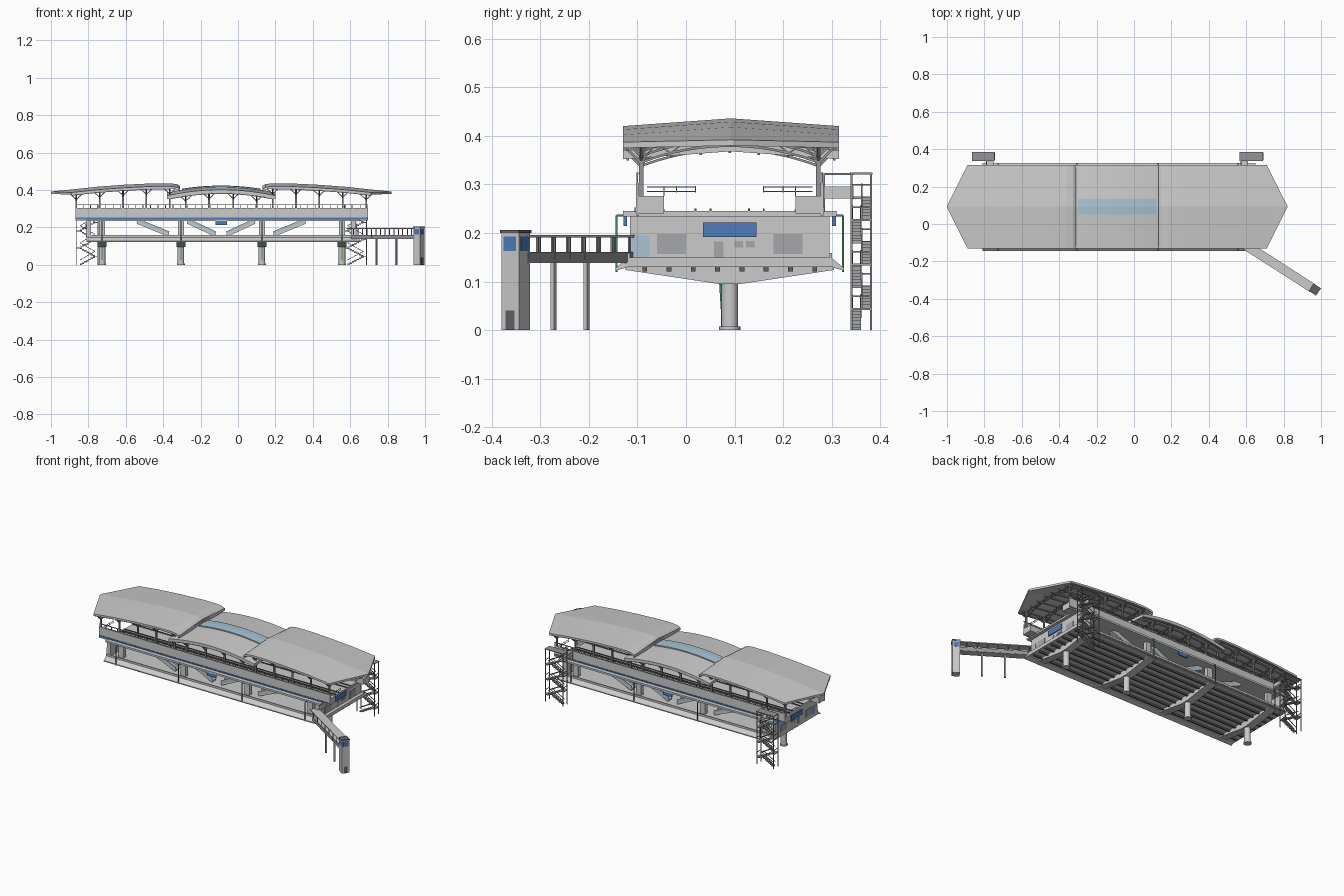
import bpy, bmesh, math
from mathutils import Vector, Matrix

if "Cube" in bpy.data.objects:
    bpy.data.objects.remove(bpy.data.objects["Cube"])

CX, CY = -0.09, 0.09          # station centre
mx = lambda x: 2 * CX - x     # mirror across the station centre
my = lambda y: 2 * CY - y
mats = {}


def mat(name, col):
    m = bpy.data.materials.new(name)
    m.diffuse_color = (*col, 1)
    m.use_nodes = True
    m.node_tree.nodes["Principled BSDF"].inputs["Base Color"].default_value = m.diffuse_color
    mats[name] = m


mat("blue", (0.08, 0.2, 0.5))
mat("glass", (0.4, 0.55, 0.65))
mat("dark", (0.12, 0.12, 0.13))
mat("steel", (0.3, 0.3, 0.32))
mat("green", (0.05, 0.25, 0.12))
mat("panel", (0.38, 0.39, 0.41))


class Part:
    """Collects boxes, bars and lofts into one named object."""
    def __init__(self, name, material=None):
        self.name, self.material, self.bm = name, material, bmesh.new()

    def box(self, x0, x1, y0, y1, z0, z1, rot=0):
        m = (Matrix.Translation(((x0 + x1) / 2, (y0 + y1) / 2, (z0 + z1) / 2))
             @ Matrix.Rotation(rot, 4, 'Z')
             @ Matrix.Diagonal((abs(x1 - x0), abs(y1 - y0), abs(z1 - z0), 1)))
        bmesh.ops.create_cube(self.bm, size=1, matrix=m)

    def bar(self, p, q, w=0.006, h=None):
        p, q = Vector(p), Vector(q)
        m = (Matrix.Translation((p + q) / 2)
             @ (q - p).to_track_quat('Z', 'Y').to_matrix().to_4x4()
             @ Matrix.Diagonal((w, h or w, (q - p).length, 1)))
        bmesh.ops.create_cube(self.bm, size=1, matrix=m)

    def cyl(self, x, y, z0, z1, r, n=20):
        bmesh.ops.create_cone(self.bm, cap_ends=True, segments=n, radius1=r, radius2=r, depth=z1 - z0,
                              matrix=Matrix.Translation((x, y, (z0 + z1) / 2)))

    def loft(self, rings):
        vs = [[self.bm.verts.new(p) for p in r] for r in rings]
        n = len(vs[0])
        for a, b in zip(vs, vs[1:]):
            for i in range(n):
                self.bm.faces.new((a[i], a[(i + 1) % n], b[(i + 1) % n], b[i]))
        self.bm.faces.new(vs[0])
        self.bm.faces.new(vs[-1][::-1])

    def done(self, smooth=False):
        bmesh.ops.recalc_face_normals(self.bm, faces=self.bm.faces)
        me = bpy.data.meshes.new(self.name)
        self.bm.to_mesh(me)
        self.bm.free()
        o = bpy.data.objects.new(self.name, me)
        bpy.context.collection.objects.link(o)
        if self.material:
            me.materials.append(mats[self.material])
        if smooth:
            bpy.context.view_layer.objects.active = o
            o.select_set(True)
            bpy.ops.object.shade_smooth_by_angle()
            o.select_set(False)


# piers, tapered caps and concourse columns
PX = (-0.727, -0.305, 0.128, 0.556)
piers, caps, cols = Part("piers"), Part("pier_caps"), Part("concourse_columns")
pipes = Part("downpipes", "green")
for x in PX:
    piers.cyl(x, CY, 0, 0.1, 0.0175)
    piers.cyl(x, CY, 0, 0.008, 0.022)
    prof = [(-0.125, 0.135), (-0.125, 0.124), (0.068, 0.095), (0.112, 0.095), (0.305, 0.124), (0.305, 0.135)]
    caps.loft([[(x + s, y, z) for y, z in prof] for s in (-0.024, 0.024)])
    for y in (-0.085, my(-0.085)):
        cols.box(x - 0.017, x + 0.017, y - 0.012, y + 0.012, 0.15, 0.238)
    pipes.bar((x, 0.076, 0.005), (x, 0.07, 0.1), 0.004)
    for f in (lambda y: y, my):
        pipes.bar((x, f(-0.143), 0.12), (x, f(-0.143), 0.236), 0.004)
        pipes.bar((x, f(-0.143), 0.236), (x, f(-0.11), 0.236), 0.004)
piers.done(True), caps.done(), cols.done(), pipes.done()

# concourse floor with kerbs and girders
p = Part("concourse_floor")
prof = [(-0.145, 0.122), (-0.145, 0.128), (-0.118, 0.15), (my(-0.118), 0.15), (my(-0.145), 0.128),
        (my(-0.145), 0.122), (my(-0.12), 0.13), (-0.12, 0.13)]
p.loft([[(x, y, z) for y, z in prof] for x in (-0.81, 0.65)])
for y in (-0.118, my(-0.118)):
    p.box(-0.81, 0.65, y - 0.003, y + 0.003, 0.145, 0.159)
p.done()
p = Part("floor_girders", "dark")
for i in range(8):
    y = -0.085 + i * 0.05
    p.box(-0.8, 0.64, y - 0.005, y + 0.005, 0.121, 0.131)
p.done()

# end walls with panels, doors, windows and signs
w, pan, sg, gl = Part("end_walls"), Part("wall_panels", "panel"), Part("signs", "blue"), Part("end_glazing", "glass")
for x, s in ((0.63, 1), (mx(0.63) - 0.0, -1)):
    w.box(x - s * 0.025, x, -0.115, my(-0.115), 0.148, 0.238)
    for y0, y1, z0, z1 in ((-0.06, 0, 0.157, 0.198), (0.18, 0.24, 0.157, 0.198), (0.058, 0.077, 0.148, 0.182),
                           (0.1, 0.117, 0.17, 0.184), (0.124, 0.141, 0.17, 0.184)):
        pan.box(x, x + s * 0.003, y0, y1, z0, z1)
    sg.box(x, x + s * 0.006, 0.035, 0.145, 0.192, 0.222)
    gl.box(x, x + s * 0.003, -0.112, -0.075, 0.15, 0.195)
for y in (-0.125, my(-0.125)):
    sg.box(CX - 0.03, CX + 0.03, y - 0.004, y + 0.004, 0.214, 0.236)
w.done(), pan.done(), sg.done(), gl.done()

# track deck, platforms, parapets and stripes
p, st, rl = Part("track_deck_and_platforms"), Part("parapet_stripes", "blue"), Part("platform_railings", "steel")
p.box(-0.81, 0.65, -0.13, my(-0.13), 0.234, 0.245)
for f in (lambda y: y, my):
    p.box(-0.87, 0.695, f(-0.098), f(-0.045), 0.24, 0.276)
    p.box(-0.87, 0.695, f(-0.103), f(-0.097), 0.236, 0.303)
    st.box(-0.87, 0.695, f(-0.106), f(-0.1025), 0.243, 0.252)
    rl.bar((-0.87, f(-0.1), 0.322), (0.695, f(-0.1), 0.322), 0.004)
    for i in range(40):
        x = -0.868 + i * 1.561 / 39
        rl.bar((x, f(-0.1), 0.3), (x, f(-0.1), 0.322), 0.003)
    for x in (-0.86, 0.685):      # end rails reaching towards the tracks
        for z in (0.285, 0.295):
            rl.bar((x, f(-0.08), z), (x, f(0.02), z), 0.002)
        for y in (-0.045, -0.02, 0.02):
            rl.bar((x, f(y), 0.276 if y == -0.045 else 0.283), (x, f(y), 0.297), 0.002)
p.done(), st.done(), rl.done()
p = Part("track_rails", "dark")
for y in (0.02, 0.05, my(0.02), my(0.05)):
    p.box(-0.81, 0.65, y - 0.002, y + 0.002, 0.245, 0.25)
p.done()

# stairs from concourse to platform
p, g = Part("concourse_stairs"), Part("stair_glazing", "glass")
for f in (lambda y: y, my):
    for a, b in ((-0.54, -0.37), (-0.27, -0.12)):
        for h in (lambda x: x, mx):
            p.bar((h(a), f(-0.06), 0.228), (h(b), f(-0.06), 0.158), 0.034, 0.016)
            for y in (-0.076, -0.044):
                g.bar((h(a), f(y), 0.24), (h(b), f(y), 0.17), 0.002, 0.018)
p.done(), g.done()


# canopies: two high ones with pointed outer ends and one lower in the middle
KEYS = [(-1, 0.392), (-0.89, 0.403), (-0.75, 0.418), (-0.6, 0.429), (-0.45, 0.436), (-0.36, 0.436),
        (-0.325, 0.431), (-0.31, 0.422)]


def high(x):
    x = min(x, mx(x))
    for (a, za), (b, zb) in zip(KEYS, KEYS[1:]):
        if a <= x <= b:
            return za + (zb - za) * (x - a) / (b - a)


low = lambda x: 0.418 - 0.032 * ((x - CX) / 0.29) ** 2


def section(x, z, half, t, drop=0.016, cy=0.0925):
    d = drop * half / 0.2225
    top = [(x, cy - half, z - d), (x, cy, z), (x, cy + half, z - d)]
    return top + [(a, b, c - t) for a, b, c in top[::-1]]


for name, h in (("canopy_left", lambda x: x), ("canopy_right", mx)):
    p = Part(name)
    p.loft([section(h(x), z, 0.004 if x == -1 else 0.2225, 0.012 if x < -0.32 else 0.008) for x, z in KEYS])
    p.box(h(-0.316), h(-0.31), -0.13, 0.315, 0.392, 0.408)
    p.done()
p, g = Part("canopy_middle"), Part("skylight", "glass")
p.loft([section(CX + 0.029 * i, low(CX + 0.029 * i), 0.2225, 0.018) for i in range(-10, 11)])
g.loft([section(CX + 0.021 * i, low(CX + 0.021 * i) + 0.006, 0.042, 0.012, 0.012) for i in range(-10, 11)])
p.done(), g.done()

# canopy columns, cross trusses and purlins
p = Part("canopy_frame", "steel")
frames = [(x, high, 0.012) for x in (-0.865, -0.74, -0.615, -0.49, -0.365)] + [(x, low, 0.018) for x in (-0.28, -0.155)]
for x0, zf, t in frames:
    for x in (x0, mx(x0)):
        zt = zf(x) - t
        for f in (lambda y: y, my):
            p.bar((x, f(-0.092), 0.27), (x, f(-0.092), zt - 0.013), 0.009)
            p.bar((x, f(-0.092), zt - 0.05), (x, f(-0.125), zt - 0.018), 0.005)
            for s in (-0.03, 0.03):
                p.bar((x, f(-0.092), zt - 0.045), (x + s, f(-0.092), zt - 0.017), 0.005)
            ch = [(x, f(-0.092 + 0.0303 * i), zt - 0.012 + 0.002 * i) for i in range(7)]
            lo = [(x, f(-0.092 + 0.0303 * i), zt - 0.014 - 0.034 * (1 - i / 6) ** 2) for i in range(7)]
            for i in range(6):
                p.bar(ch[i], ch[i + 1], 0.005)
                p.bar(lo[i], lo[i + 1], 0.005)
                p.bar(*((ch[i], lo[i + 1]) if i % 2 else (lo[i], ch[i + 1])), 0.003)
for y in (-0.12, -0.092, -0.03, 0.03, CY, 0.15, 0.21, 0.272, 0.305):
    d = 0.016 * abs(y - 0.0925) / 0.2225
    for (a, za), (b, zb) in zip(KEYS[1:5], KEYS[2:6]):
        for h in (lambda x: x, mx):
            p.bar((h(a), y, za - d - 0.015), (h(b), y, zb - d - 0.015), 0.005)
    for i in range(-4, 4):
        a, b = CX + i * 0.07, CX + i * 0.07 + 0.07
        p.bar((a, y, low(a) - d - 0.021), (b, y, low(b) - d - 0.021), 0.005)
p.done()

# outside escape stair towers
f, s, c = Part("stair_tower_frames", "steel"), Part("stair_tower_flights", "panel"), Part("stair_tower_links")
for x0, x1, inner in ((-0.865, -0.745, -0.77), (0.565, 0.69, 0.59)):
    for x in (x0 + 0.003, x1 - 0.003):
        for y in (0.341, 0.381):
            f.bar((x, y, 0), (x, y, 0.323), 0.004)
    for k in range(6):
        y0 = 0.342 if k % 2 == 0 else 0.362
        a, b = (x0 + 0.02, x1 - 0.02) if k % 2 == 0 else (x1 - 0.02, x0 + 0.02)
        z = k * 0.0458
        for i in range(7):
            s.box(a + (b - a) * i / 7, a + (b - a) * (i + 1) / 7, y0, y0 + 0.018, z + 0.0065 * i - 0.001 * (i > 0),
                  z + 0.0065 * (i + 1))
        for y in (y0, y0 + 0.018):
            f.bar((a, y, z + 0.026), (b, y, z + 0.072), 0.003)
        e = x1 if k % 2 == 0 else x0
        s.box(b, e, 0.34, 0.382, z + 0.041, z + 0.046)
        f.bar((e, 0.341, z + 0.07), (e, 0.381, z + 0.07), 0.003)
    f.box(x0, x1, 0.338, 0.384, 0.32, 0.324)
    c.box(inner - 0.018, inner + 0.018, 0.28, 0.345, 0.271, 0.277)
    for x in (inner - 0.018, inner + 0.018):
        c.box(x - 0.002, x + 0.002, 0.28, 0.345, 0.277, 0.296)
        f.bar((x, 0.284, 0.235), (x, 0.284, 0.322), 0.004)
        f.bar((x, 0.284, 0.321), (x, 0.345, 0.321), 0.004)
f.done(), s.done(), c.done()

# footbridge to the lift tower
A, B = Vector((0.62, -0.128)), Vector((0.955, -0.343))
D = B - A
ang = math.atan2(D.y, D.x)
u, n = D.normalized(), Vector((-D.normalized().y, D.normalized().x))


def along(part, t0, t1, off, width, z0, z1):
    m, L = A + u * (t0 + t1) / 2 + n * off, t1 - t0
    part.box(m.x - L / 2, m.x + L / 2, m.y - width / 2, m.y + width / 2, z0, z1, ang)


p, r = Part("footbridge"), Part("footbridge_railings", "steel")
L = D.length
along(p, 0, L, 0, 0.044, 0.138, 0.146)
along(p, -0.03, L, 0, 0.05, 0.191, 0.196)
for o in (-0.021, 0.021):
    along(r, 0, L, o, 0.003, 0.14, 0.161)
    for i in range(7):
        along(r, i * L / 7 + 0.01, i * L / 7 + 0.014, o, 0.004, 0.145, 0.192)
for t in (0.143, 0.268):
    along(p, t - 0.0045, t + 0.0045, 0, 0.009, 0, 0.14)
p.done(), r.done()

# lift tower
p, g, d = Part("lift_tower"), Part("lift_tower_signs", "blue"), Part("lift_tower_cap_and_door", "dark")
T = L + 0.014
along(p, T - 0.0215, T + 0.0215, 0, 0.043, 0, 0.2)
along(g, T - 0.0225, T + 0.0225, 0, 0.03, 0.163, 0.193)
along(g, T - 0.015, T + 0.015, 0, 0.045, 0.163, 0.193)
along(d, T - 0.0235, T + 0.0235, 0, 0.047, 0.2, 0.206)
along(d, T, T + 0.0225, 0, 0.022, 0, 0.04)
p.done(), g.done(), d.done()
